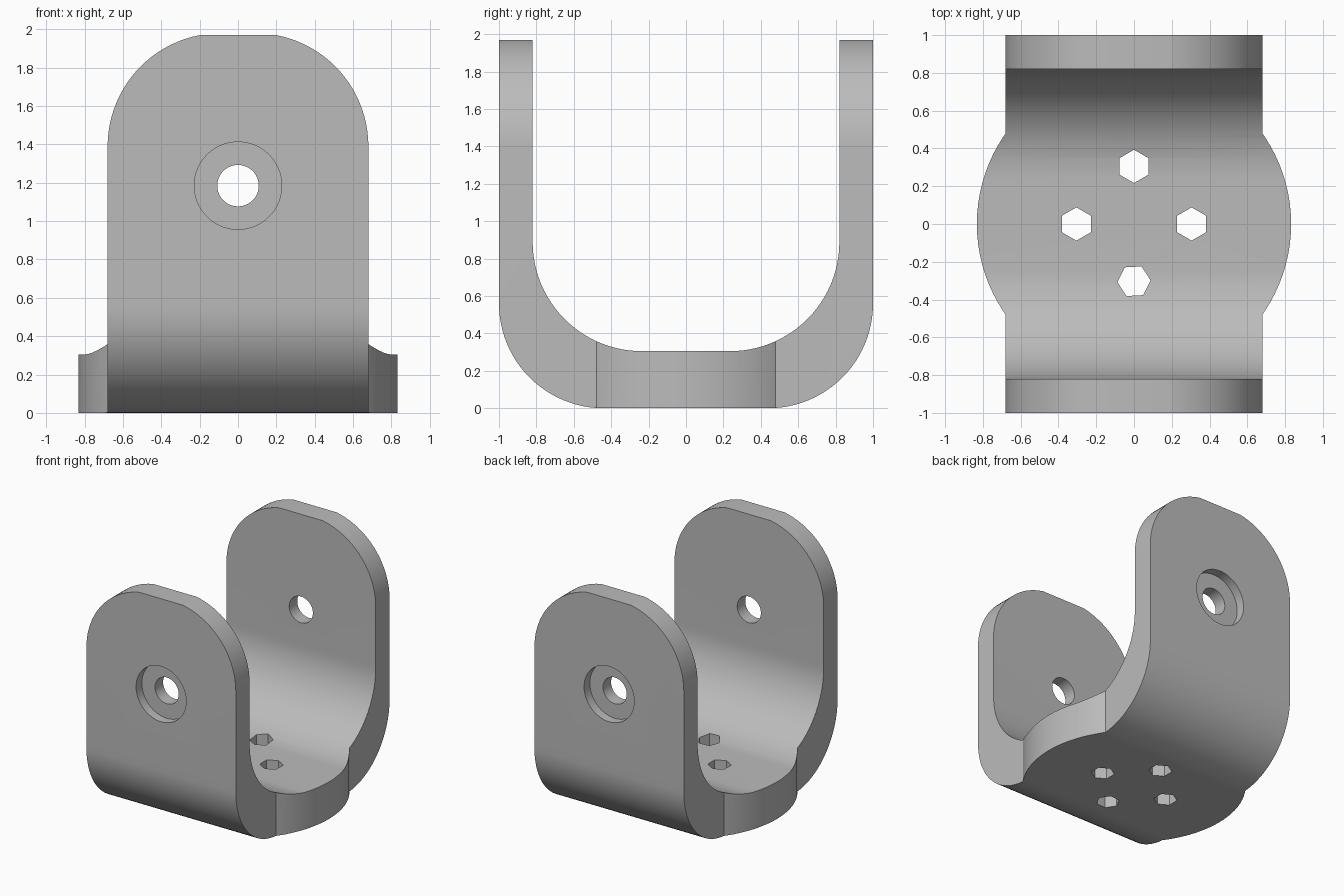
import bpy, bmesh
from math import sin, cos, radians, pi
from mathutils import Matrix

cube = bpy.data.objects.get("Cube")
if cube:
    bpy.data.objects.remove(cube, do_unlink=True)

grey = bpy.data.materials.new("plain grey")
grey.use_nodes = True
COLOUR = (0.5, 0.5, 0.5, 1)
grey.diffuse_color = COLOUR
grey.node_tree.nodes["Principled BSDF"].inputs["Base Color"].default_value = COLOUR


def arc(cx, cy, r, start, end, steps=24):
    angles = [radians(start + (end - start) * i / steps) for i in range(steps + 1)]
    return [(cx + r * cos(a), cy + r * sin(a)) for a in angles]


def prism(name, outline, axis, low, high):
    """Extrude a flat outline along x (y, z points), y (x, z) or z (x, y)."""
    place = {"x": lambda p: (low, p[0], p[1]),
             "y": lambda p: (p[0], low, p[1]),
             "z": lambda p: (p[0], p[1], low)}[axis]
    bm = bmesh.new()
    face = bm.faces.new([bm.verts.new(place(p)) for p in outline])
    new = bmesh.ops.extrude_face_region(bm, geom=[face])["geom"]
    step = [(high - low) * (axis == a) for a in "xyz"]
    bmesh.ops.translate(bm, vec=step, verts=[v for v in new if isinstance(v, bmesh.types.BMVert)])
    bmesh.ops.recalc_face_normals(bm, faces=bm.faces)
    mesh = bpy.data.meshes.new(name)
    bm.to_mesh(mesh)
    bm.free()
    mesh.materials.append(grey)
    ob = bpy.data.objects.new(name, mesh)
    bpy.context.collection.objects.link(ob)
    return ob


def combine(target, tool, operation):
    """Apply a boolean and discard the tool."""
    mod = target.modifiers.new(operation, "BOOLEAN")
    mod.operation, mod.object, mod.solver = operation, tool, "EXACT"
    bpy.context.view_layer.objects.active = target
    bpy.ops.object.modifier_apply(modifier=mod.name)
    bpy.data.objects.remove(tool, do_unlink=True)


def circle(cx, cy, r, sides=64, turn=0):
    return arc(cx, cy, r, turn, turn + 360, sides)[:-1]


# U-shaped bent plate, wider than needed
TOP = 1.97
outer = [(-1, TOP)] + arc(-0.44, 0.56, 0.56, 180, 270) + arc(0.44, 0.56, 0.56, 270, 360) + [(1, TOP)]
inner = [(0.82, TOP)] + arc(0.235, 0.89, 0.585, 360, 270) + arc(-0.235, 0.89, 0.585, 270, 180) + [(-0.82, TOP)]
bracket = prism("bracket", outer + inner, "x", -0.9, 0.9)

# Trim to round-topped uprights and a round base
arch = [(-0.68, -0.1), (0.68, -0.1)] + arc(0.09, 1.39, 0.59, 0, 90) + arc(-0.09, 1.39, 0.59, 90, 180)
arch = [(x, min(z, TOP + 0.01)) for x, z in arch]
trim = prism("trim", arch, "y", -1.1, 1.1)
combine(trim, prism("base_disc", circle(0, 0, 0.832, 96), "z", -0.2, 0.8), "UNION")
combine(bracket, trim, "INTERSECT")

# Pivot hole with a counterbore on each outside face
combine(bracket, prism("pivot_hole", circle(0, 1.185, 0.108), "y", -1.2, 1.2), "DIFFERENCE")
for side in (-1, 1):
    bore = prism("counterbore", circle(0, 1.185, 0.228), "y", min(side * 0.925, side * 1.1),
                 max(side * 0.925, side * 1.1))
    combine(bracket, bore, "DIFFERENCE")

# Four hexagonal mounting holes in the base
for x, y, turn in ((-0.305, 0, 30), (0.305, 0, 30), (0, 0.305, 30), (0, -0.303, 3)):
    combine(bracket, prism("hex_hole", circle(x, y, 0.088, 6, turn), "z", -0.2, 0.6), "DIFFERENCE")

bpy.ops.object.select_all(action="DESELECT")
bracket.select_set(True)
bpy.context.view_layer.objects.active = bracket
bpy.ops.object.shade_smooth_by_angle(angle=radians(25))
